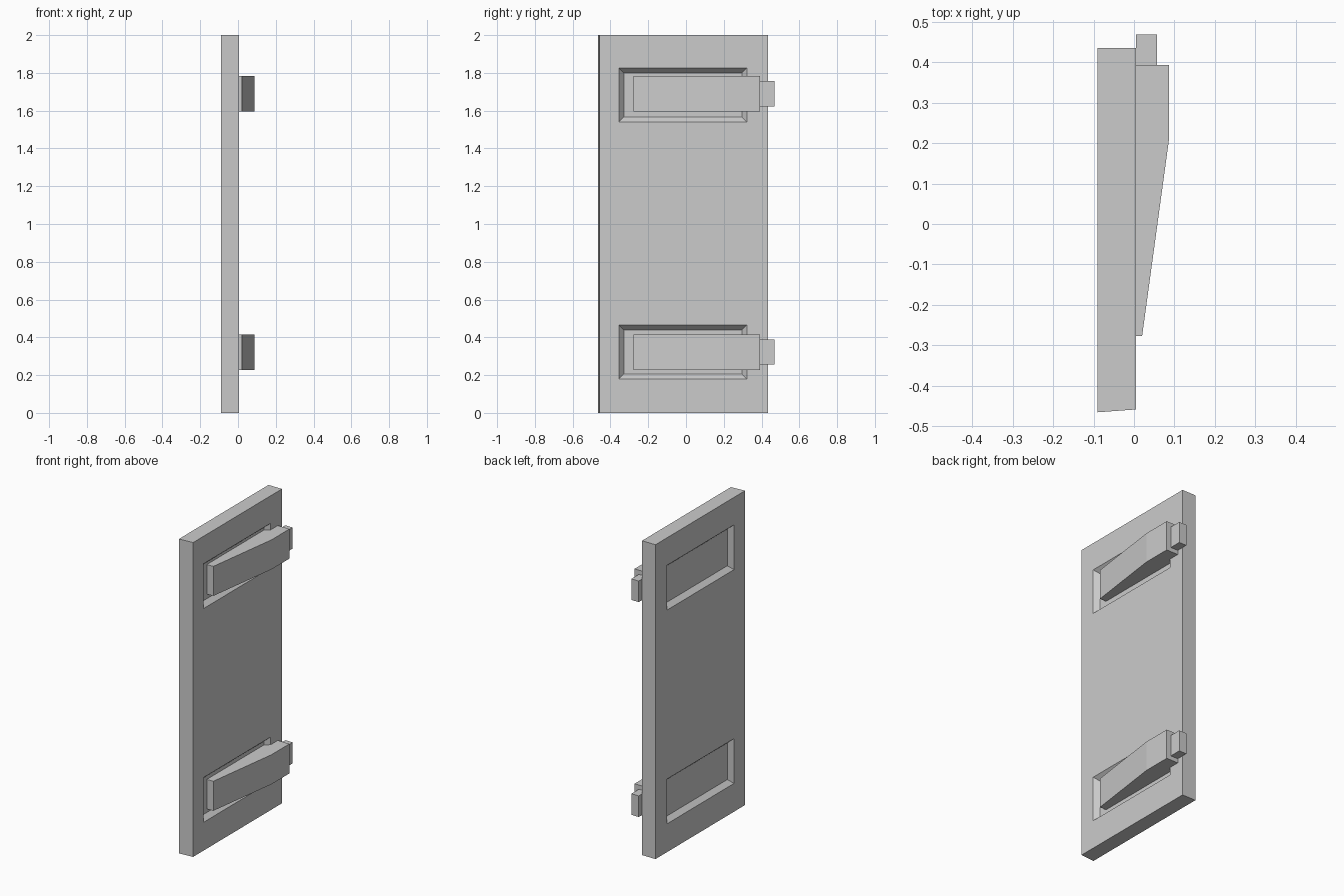
import bpy, bmesh
from mathutils import Vector

if "Cube" in bpy.data.objects:
    bpy.data.objects.remove(bpy.data.objects["Cube"], do_unlink=True)

grey = bpy.data.materials.new("plain_grey")
grey.use_nodes = True
COLOUR = (0.6, 0.6, 0.6, 1)
grey.diffuse_color = COLOUR
grey.node_tree.nodes["Principled BSDF"].inputs["Base Color"].default_value = COLOUR


def finish(name, bm):
    bmesh.ops.recalc_face_normals(bm, faces=bm.faces[:])
    mesh = bpy.data.meshes.new(name)
    bm.to_mesh(mesh)
    bm.free()
    mesh.materials.append(grey)
    obj = bpy.data.objects.new(name, mesh)
    bpy.context.collection.objects.link(obj)
    return obj


def prism(name, outline, z0, z1):
    """Extrude an (x, y) outline from z0 up to z1."""
    bm = bmesh.new()
    face = bm.faces.new([bm.verts.new((x, y, z0)) for x, y in outline])
    top = bmesh.ops.extrude_face_region(bm, geom=[face])["geom"]
    verts = [v for v in top if isinstance(v, bmesh.types.BMVert)]
    bmesh.ops.translate(bm, verts=verts, vec=(0, 0, z1 - z0))
    return finish(name, bm)


# Door slab, with a slightly slanted free edge
BACK, FACE = -0.09, 0.005
slab = prism("door_panel", [(BACK, -0.465), (FACE, -0.458),
                            (FACE, 0.435), (BACK, 0.435)], 0, 2)

# Sloped recesses on both sides, at the top and bottom of the slab
Y0, Y1 = -0.355, 0.322
RECESSES = [(0.18, 0.465), (1.54, 1.825)]
bm = bmesh.new()
bm.from_mesh(slab.data)
cuts = [(Vector((0, y, 0)), (0, 1, 0)) for y in (Y0, Y1)]
cuts += [(Vector((0, 0, z)), (0, 0, 1)) for pair in RECESSES for z in pair]
for point, normal in cuts:
    bmesh.ops.bisect_plane(bm, geom=bm.verts[:] + bm.edges[:] + bm.faces[:],
                           plane_co=point, plane_no=normal)
bm.normal_update()


def in_recess(face):
    c = face.calc_center_median()
    return (abs(face.normal.x) > 0.9 and Y0 < c.y < Y1
            and any(lo < c.z < hi for lo, hi in RECESSES))


bmesh.ops.inset_individual(bm, faces=[f for f in bm.faces if in_recess(f)],
                           thickness=0.026, depth=-0.03, use_even_offset=True)
bm.to_mesh(slab.data)
bm.free()

# Tapered hinge straps seated in the recesses, each with a knuckle
STRAP = [(-0.025, -0.277), (0.02, -0.277), (0.087, 0.213),
         (0.087, 0.393), (-0.025, 0.393)]
KNUCKLE = [(FACE, 0.393), (0.057, 0.393), (0.057, 0.468), (FACE, 0.468)]
for label, z in (("lower", 0.322), ("upper", 1.689)):
    prism(label + "_hinge_strap", STRAP, z - 0.094, z + 0.094)
    prism(label + "_hinge_knuckle", KNUCKLE, z - 0.067, z + 0.067)
